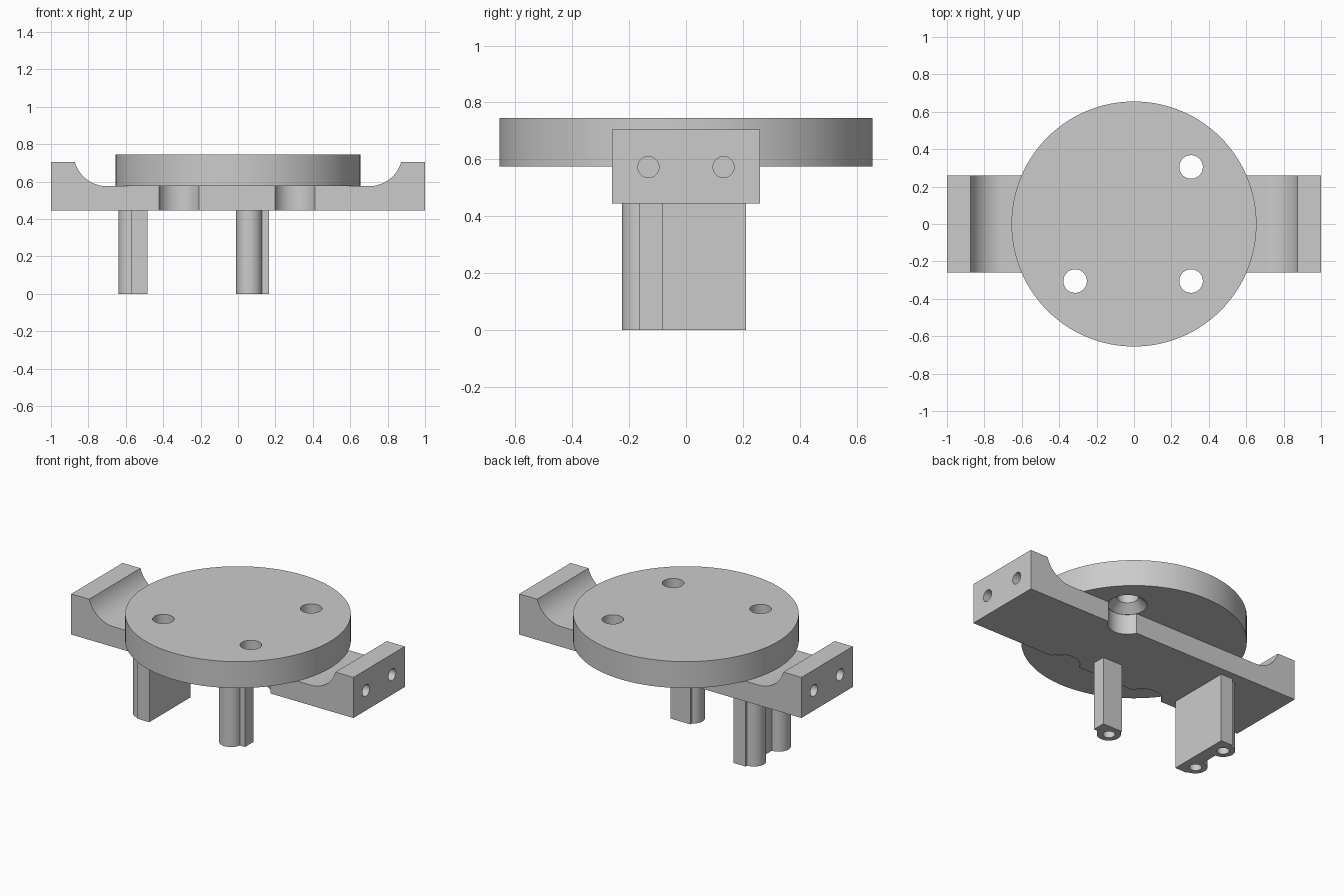
import bpy, bmesh, math

if "Cube" in bpy.data.objects:
    bpy.data.objects.remove(bpy.data.objects["Cube"])

grey = bpy.data.materials.new("plain_grey")
grey.diffuse_color = (0.6, 0.6, 0.6, 1)
grey.use_nodes = True
grey.node_tree.nodes["Principled BSDF"].inputs["Base Color"].default_value = grey.diffuse_color

HOLES = [(0.305, 0.305), (-0.315, -0.305), (0.305, -0.305)]


def finish(name, bm):
    bmesh.ops.recalc_face_normals(bm, faces=bm.faces)
    me = bpy.data.meshes.new(name)
    bm.to_mesh(me)
    bm.free()
    ob = bpy.data.objects.new(name, me)
    bpy.context.collection.objects.link(ob)
    me.materials.append(grey)
    return ob


def prism(name, pts, offset):
    """Extrude a closed outline of 3D points along an offset."""
    bm = bmesh.new()
    face = bm.faces.new([bm.verts.new(p) for p in pts])
    res = bmesh.ops.extrude_face_region(bm, geom=[face])
    verts = [v for v in res["geom"] if isinstance(v, bmesh.types.BMVert)]
    bmesh.ops.translate(bm, verts=verts, vec=offset)
    return finish(name, bm)


def box(name, x0, x1, y0, y1, z0, z1):
    return prism(name, [(x0, y0, z0), (x1, y0, z0), (x1, y1, z0), (x0, y1, z0)], (0, 0, z1 - z0))


def cylinder(name, x, y, z0, z1, r0, r1=None, n=48):
    """Upright cylinder or cone."""
    bm = bmesh.new()
    bmesh.ops.create_cone(bm, cap_ends=True, segments=n, radius1=r0,
                          radius2=r0 if r1 is None else r1, depth=z1 - z0)
    bmesh.ops.translate(bm, verts=bm.verts, vec=(x, y, (z0 + z1) / 2))
    return finish(name, bm)


def combine(ob, tool, operation):
    mod = ob.modifiers.new("bool", 'BOOLEAN')
    mod.operation, mod.solver, mod.object = operation, 'EXACT', tool
    bpy.ops.object.select_all(action='DESELECT')
    bpy.context.view_layer.objects.active = ob
    ob.select_set(True)
    bpy.ops.object.modifier_apply(modifier=mod.name)
    bpy.data.objects.remove(tool, do_unlink=True)


def shade(ob):
    bpy.ops.object.select_all(action='DESELECT')
    bpy.context.view_layer.objects.active = ob
    ob.select_set(True)
    bpy.ops.object.shade_smooth_by_angle(angle=math.radians(30))


# Round plate with three holes countersunk from below
plate = cylinder("round_plate", 0, 0, 0.575, 0.745, 0.655, n=128)
for x, y in HOLES:
    combine(plate, cylinder("cutter", x, y, 0.5, 0.8, 0.063), 'DIFFERENCE')
    combine(plate, cylinder("cutter", x, y, 0.565, 0.625, 0.125, 0.063), 'DIFFERENCE')

# Cross bar with raised ends and concave fillets
R, CX, CZ, TOP = 0.18, 0.70, 0.755, 0.705
start = math.asin((CZ - TOP) / R)
half = [(1, 0.445), (1, TOP)]
for i in range(17):
    a = start + (math.pi / 2 - start) * i / 16
    half.append((CX + R * math.cos(a), CZ - R * math.sin(a)))
outline = half + [(-x, z) for x, z in reversed(half)]
bar = prism("cross_bar", [(x, -0.26, z) for x, z in outline], (0, 0.52, 0))

# Clearance scallops below the plate holes
for x, y in HOLES:
    combine(bar, cylinder("cutter", x, y, 0.4, 0.62, 0.116), 'DIFFERENCE')

# Blind holes in both bar ends
for side in (-1, 1):
    for y in (-0.132, 0.132):
        cut = cylinder("cutter", 0, 0, -0.12, 0.12, 0.037, n=32)
        cut.rotation_euler = (0, math.pi / 2, 0)
        cut.location = (side, y, 0.573)
        bpy.context.view_layer.update()
        combine(bar, cut, 'DIFFERENCE')


# Legs: flat block with round screw bosses, drilled from below
def leg(name, block, bosses):
    ob = box(name, *block, 0, 0.46)
    for x, y in bosses:
        combine(ob, cylinder("boss", x, y, 0, 0.46, 0.07), 'UNION')
    for x, y in bosses:
        combine(ob, cylinder("cutter", x, y, -0.05, 0.3, 0.036, n=32), 'DIFFERENCE')
    return ob


wide_leg = leg("wide_leg", (-0.57, -0.485, -0.205, 0.21), [(-0.57, -0.125), (-0.57, 0.125)])
narrow_leg = leg("narrow_leg", (0.025, 0.165, -0.165, -0.08), [(0.06, -0.155)])

for part in (plate, bar, wide_leg, narrow_leg):
    shade(part)
